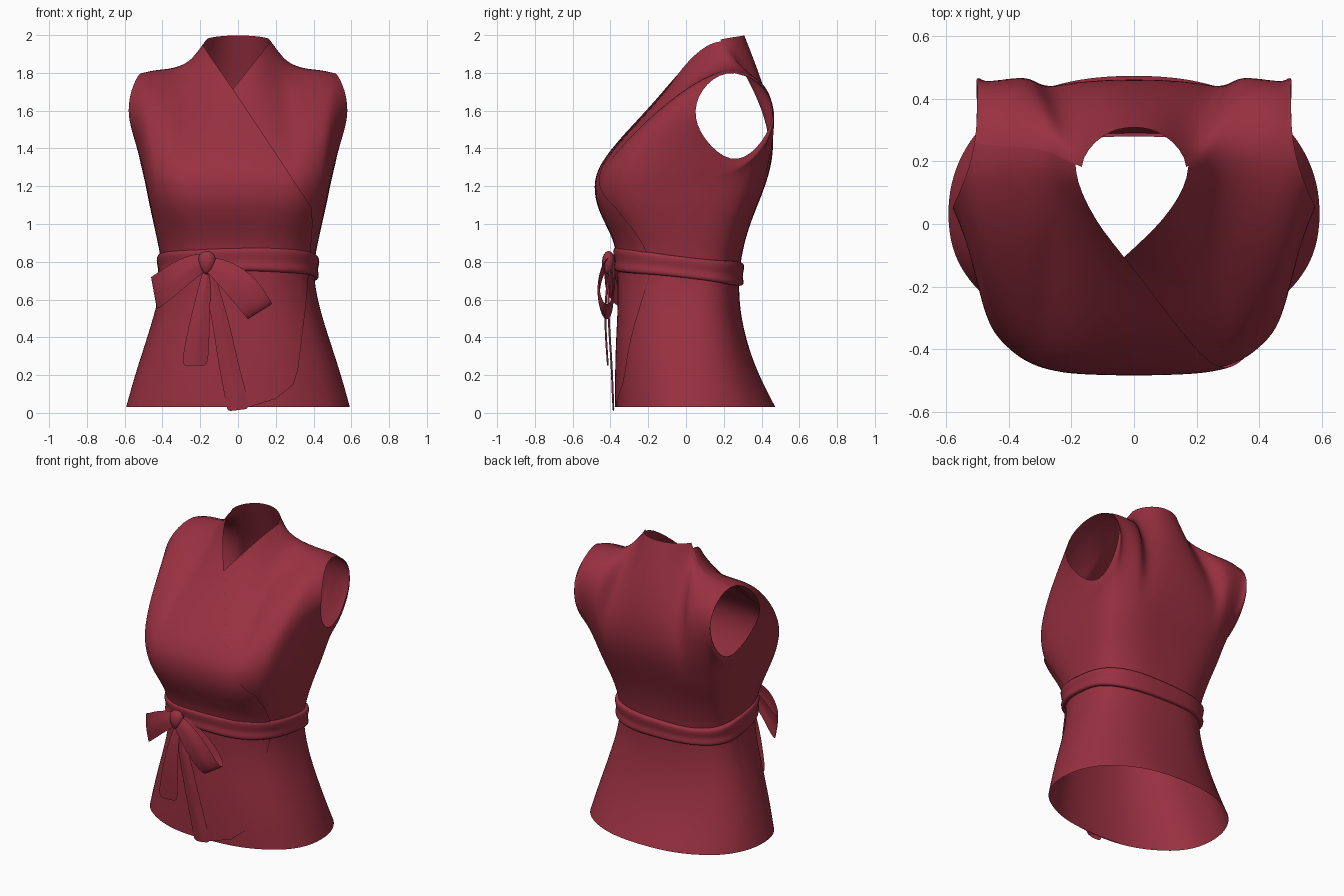
import bpy, bmesh, math
from mathutils import Vector

cube = bpy.data.objects.get("Cube")
if cube:
    bpy.data.objects.remove(cube, do_unlink=True)

red = bpy.data.materials.new("wine_red_cloth")
red.use_nodes = True
RED = (0.32, 0.03, 0.052, 1)
red.diffuse_color = RED
red.node_tree.nodes["Principled BSDF"].inputs["Base Color"].default_value = RED


def finish(bm, name, subsurf=0):
    """Turn a bmesh into a smooth shaded object."""
    for f in bm.faces:
        f.smooth = True
    mesh = bpy.data.meshes.new(name)
    bm.to_mesh(mesh)
    bm.free()
    mesh.materials.append(red)
    ob = bpy.data.objects.new(name, mesh)
    bpy.context.collection.objects.link(ob)
    if subsurf:
        mod = ob.modifiers.new("smooth", "SUBSURF")
        mod.levels = mod.render_levels = subsurf
    return ob


def grid(bm, rows, closed=False):
    """Skin a list of equally long point rows."""
    vs = [[bm.verts.new(p) for p in r] for r in rows]
    n = len(vs)
    faces = []
    for i in range(n if closed else n - 1):
        a, b = vs[i], vs[(i + 1) % n]
        for j in range(len(a) - 1):
            faces.append(bm.faces.new((a[j], b[j], b[j + 1], a[j + 1])))
    return faces


def oval(angle, z, w, front, back, n):
    """Point on a rounded cross-section; angle 0 is the front."""
    s, c = math.sin(angle), math.cos(angle)
    mid = 0.03
    depth = mid - front if c > 0 else back - mid
    x = math.copysign(abs(s) ** (2 / n), s) * w
    y = mid - math.copysign(abs(c) ** (2 / n), c) * depth
    return Vector((x, y, z))


# Torso sections: height, half width, front, back, squareness
SECTIONS = [
    (.03, .597, -.37, .475, 2.2), (.2, .55, -.37, .385, 2.3),
    (.38, .49, -.365, .32, 2.4), (.55, .435, -.355, .285, 2.5),
    (.7, .405, -.355, .28, 2.6), (.8, .405, -.36, .29, 2.7),
    (.9, .425, -.37, .31, 2.9), (1.0, .447, -.42, .34, 3.2),
    (1.1, .47, -.468, .38, 3.6), (1.2, .49, -.482, .42, 3.7)]

# Upper rim: angle below, rim point, direction in which cloth arrives
NECK, SLOPE, RIDGE, TIP = (.195, .185, 1.98), (.24, .23, 1.885), (.36, .25, 1.83), (.5, .25, 1.83)
RIM = [
    (0, (0, 0, 1.9), (0, .3, 1)), (11, (.12, .06, 1.945), (0, .3, 1)),
    (20, NECK, (-.2, .2, 1)), (27, SLOPE, (-.2, .75, .6)),
    (37, RIDGE, (0, 1, .2)), (50, TIP, (0, 1, .1)),
    (58, (.555, .1, 1.75), (.2, .8, .4)), (68, (.592, .03, 1.6), (.5, .8, .3)),
    (79, (.55, .085, 1.45), (.2, .4, .8)), (92, (.505, .24, 1.31), (0, 0, 1)),
    (105, (.5, .38, 1.39), (0, .2, 1)), (118, (.505, .475, 1.56), (0, .1, 1)),
    (127, (.5, .45, 1.72), (0, -.5, .8)), (135, TIP, (0, -1, .2)),
    (146, RIDGE, (0, -1, .2)), (155, SLOPE, (-.2, -.8, .5)),
    (162, NECK, (-.1, -.5, 1)), (170, (.1, .295, 1.995), (0, -.4, 1)),
    (180, (0, .315, 2.0), (0, -.4, 1))]
SIDE = 9     # index of the column under the arm
STEPS = 7


def column(angle, rim, arrive):
    """Vertical line of the shell, bent from the chest up to the rim."""
    pts = [oval(math.radians(angle), *s) for s in SECTIONS]
    p, t = pts[-1], Vector(rim)
    span = (t - p).length
    leave = .2 if angle < 100 else .35
    # Fuller curve over the shoulder blades
    land = .3 if angle < 100 else .54 if 130 < angle < 160 else .4
    a = p + (p - pts[-2]).normalized() * span * leave
    b = t - Vector(arrive).normalized() * span * land
    for i in range(1, STEPS + 1):
        u = i / STEPS
        v = 1 - u
        pts.append(p * v**3 + a * 3 * v * v * u + b * 3 * v * u * u + t * u**3)
    return pts


# Complete shell, front faces tagged 0 and back faces tagged 1
bm = bmesh.new()
for side in (1, -1):
    cols = [[Vector((p.x * side, p.y, p.z)) for p in column(*r)] for r in RIM]
    for part, tag in ((cols[:SIDE + 1], 0), (cols[SIDE:], 1)):
        for f in grid(bm, part):
            f.material_index = tag
            if side < 0:
                f.normal_flip()
bmesh.ops.remove_doubles(bm, verts=bm.verts[:], dist=.0005)
shell = finish(bm, "shell", 2)
shell.data.materials.append(red)
bpy.context.view_layer.update()
smooth = bpy.data.meshes.new_from_object(
    shell.evaluated_get(bpy.context.evaluated_depsgraph_get()))
bpy.data.objects.remove(shell, do_unlink=True)


def cut_panel(name, chain, whole):
    """Trim the front along a chain of x-z points, keeping its right-hand side."""
    bm = bmesh.new()
    bm.from_mesh(smooth)
    if not whole:
        bmesh.ops.delete(bm, geom=[f for f in bm.faces if f.material_index], context="FACES")
    for (x0, z0), (x1, z1) in zip(chain, chain[1:]):
        co, no = Vector((x0, 0, z0)), Vector((z1 - z0, 0, x0 - x1)).normalized()
        front = [f for f in bm.faces if f.material_index == 0]
        geom = front + list({e for f in front for e in f.edges}) + list({v for f in front for v in f.verts})
        bmesh.ops.bisect_plane(bm, geom=geom, dist=1e-5, plane_co=co, plane_no=no)
        gone = [f for f in bm.faces if f.material_index == 0
                and (f.calc_center_median() - co).dot(no) < 0]
        bmesh.ops.delete(bm, geom=gone, context="FACES")
    if not whole:
        # Lift the overlapping layer, fading out at the side and shoulder
        bm.normal_update()
        lift = [(v, v.normal.copy()) for v in bm.verts]
        for v, n in lift:
            fade = min(1, max(0, (v.co.x + .5) / .3)) * min(1, max(0, (.2 - v.co.y) / .2))
            v.co += n * (-1 if n.y > 0 else 1) * .008 * fade
    for f in bm.faces:
        f.material_index = 0
    return finish(bm, name)


cut_panel("bodice_back_and_under_panel", [(-.03, 1.71), (.18, 1.975)], True)
cut_panel("over_panel", [(-.2, 1.97), (.385, 1.09), (.393, .9), (.352, .55), (.33, .28),
                         (.29, .15), (.2, .075), (.04, .025)], False)
bpy.data.meshes.remove(smooth)

# Waist sash with soft folds, lower at the back
FOLDS = [(-.004, -.06), (.018, -.062), (.024, -.04), (.014, -.015), (.021, .012),
         (.026, .04), (.02, .06), (-.004, .058)]
bm = bmesh.new()
rows = []
for i in range(48):
    a = math.tau * i / 48
    row = []
    for off, dz in FOLDS:
        p = oval(a, 0, .407 + off, -.362 - off, .284 + off, 2.7)
        p.z = .815 - .08 * (p.y + .38) / .68 + dz * (1 + .08 * math.sin(3 * a))
        row.append(p)
    rows.append(row)
grid(bm, rows, True)
finish(bm, "waist_sash", 1)


def ribbon(name, path, across):
    """Strip through (x, y, z, half width) stations, slightly cupped."""
    across = Vector(across).normalized()
    bm = bmesh.new()
    rows = []
    for x, y, z, h in path:
        c = Vector((x, y, z))
        rows.append([c + across * h * k + Vector((0, .012 * abs(k), 0)) for k in (-1, -.5, 0, .5, 1)])
    grid(bm, rows)
    finish(bm, name, 2)


# Bow loops: out along the front, back along the body
ribbon("bow_loop_right", [
    (-.17, -.42, .8, .045), (-.24, -.44, .775, .065), (-.34, -.425, .71, .085), (-.425, -.365, .645, .088),
    (-.455, -.32, .63, .085), (-.425, -.315, .645, .08), (-.3, -.375, .73, .06), (-.17, -.39, .8, .04)],
    (-.18, .1, 1))
ribbon("bow_loop_left", [
    (-.16, -.42, .8, .045), (-.08, -.455, .76, .07), (.02, -.475, .67, .088), (.1, -.465, .56, .078),
    (.125, -.43, .525, .075), (.1, -.4, .56, .075), (0, -.39, .69, .07), (-.16, -.39, .8, .04)],
    (.8, 0, .5))

# Hanging tails
ribbon("tail_short", [(-.165, -.41, .76, .02), (-.18, -.43, .65, .034), (-.2, -.435, .5, .052),
                      (-.215, -.43, .38, .062), (-.23, -.42, .25, .072)], (1, 0, 0))
ribbon("tail_long", [(-.15, -.41, .76, .02), (-.125, -.42, .62, .036), (-.085, -.415, .45, .046),
                     (-.05, -.4, .25, .052), (-.01, -.395, .09, .058), (0, -.39, .015, .06)], (1, 0, .12))

# Knot
bm = bmesh.new()
bmesh.ops.create_uvsphere(bm, u_segments=20, v_segments=12, radius=1)
for v in bm.verts:
    v.co = Vector((-.165 + v.co.x * (.045 + .012 * v.co.z), -.41 + v.co.y * .035, .795 + v.co.z * .062))
finish(bm, "bow_knot")
